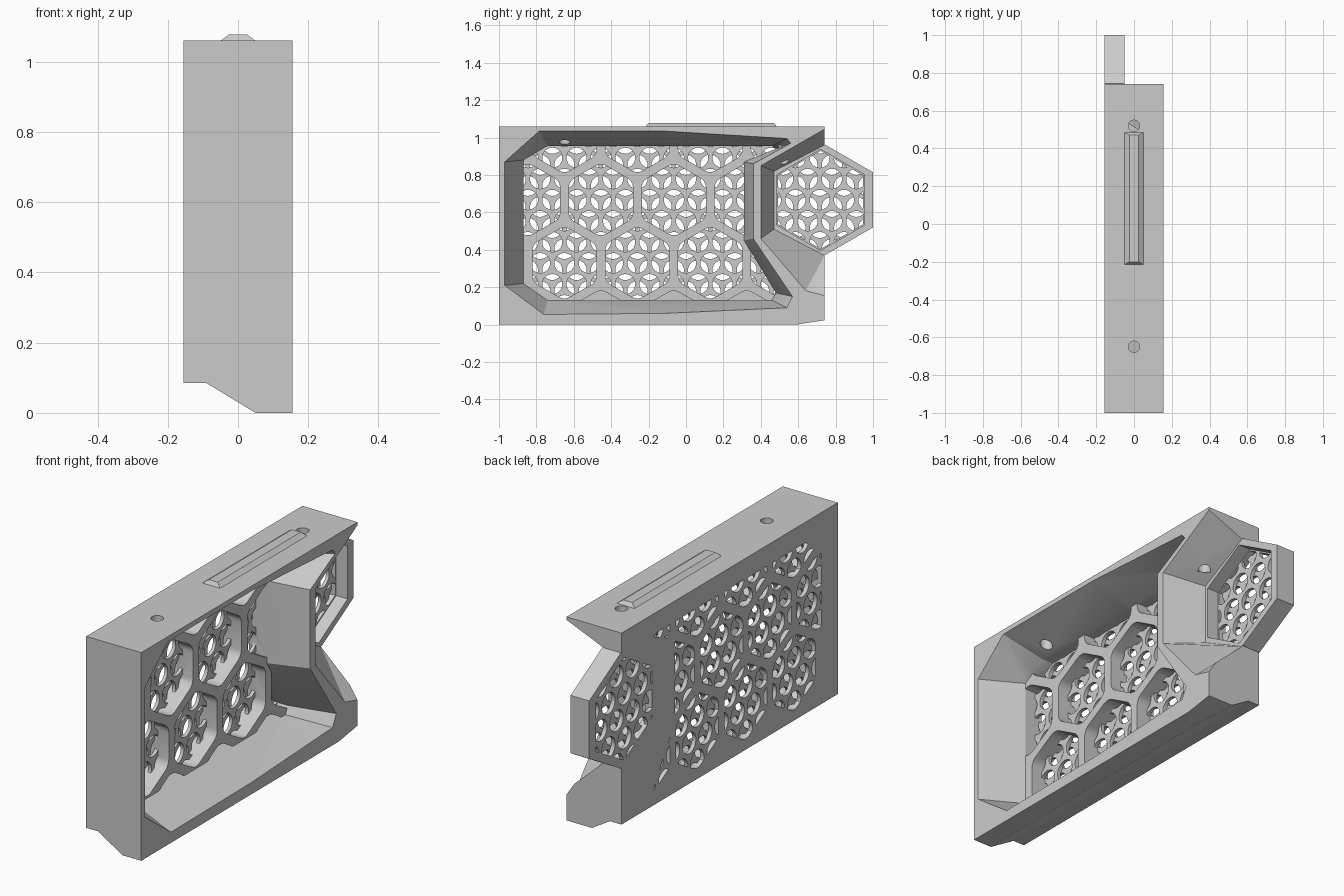
import bpy, bmesh
from math import sin, cos, pi, sqrt, radians

cube = bpy.data.objects.get("Cube")
if cube:
    bpy.data.objects.remove(cube, do_unlink=True)

grey = bpy.data.materials.new("plain grey")
grey.use_nodes = True
grey.diffuse_color = (0.6, 0.6, 0.6, 1)
grey.node_tree.nodes["Principled BSDF"].inputs["Base Color"].default_value = (0.6, 0.6, 0.6, 1)

SIDE = 0.155          # half thickness of the housing
RIB_TOP = -0.055      # height of the honeycomb ribs
FLOOR = -0.115        # floor inside each honeycomb cell
MID = -0.135          # where the two perforated layers meet
CELL = 0.39           # honeycomb pitch
ROW = CELL * sqrt(3) / 2
PITCH = CELL / 3      # hole pitch
ORIGIN_Y, ORIGIN_Z = -0.455, 0.667


def loft(bm, start, end, rounding=0):
    """Closed solid between two matching loops of 3D points."""
    a = [bm.verts.new(p) for p in start]
    b = [bm.verts.new(p) for p in end]
    n = len(a)
    faces = [bm.faces.new(a), bm.faces.new(b[::-1])]
    for i in range(n):
        j = (i + 1) % n
        faces.append(bm.faces.new((a[i], b[i], b[j], a[j])))
    bmesh.ops.recalc_face_normals(bm, faces=faces)
    if rounding:
        edges = [bm.edges.get((a[i], b[i])) for i in range(n)]
        bmesh.ops.bevel(bm, geom=edges, offset=rounding, segments=3, profile=0.5, affect='EDGES')


def prism(bm, loop, x0, x1, end_loop=None, rounding=0):
    """Solid along x from (y, z) loops."""
    loft(bm, [(x0, y, z) for y, z in loop],
         [(x1, y, z) for y, z in (end_loop or loop)], rounding)


def ring(y, z, r, sides):
    return [(y + r * sin(2 * pi * i / sides), z + r * cos(2 * pi * i / sides)) for i in range(sides)]


def make(name, bm):
    bmesh.ops.triangulate(bm, faces=[f for f in bm.faces if len(f.verts) > 4 or name == "cavity"])
    mesh = bpy.data.meshes.new(name)
    bm.to_mesh(mesh)
    bm.free()
    mesh.materials.append(grey)
    obj = bpy.data.objects.new(name, mesh)
    bpy.context.scene.collection.objects.link(obj)
    return obj


def make_prism(name, *args):
    bm = bmesh.new()
    prism(bm, *args)
    return make(name, bm)


def combine(target, tool, operation='DIFFERENCE'):
    mod = target.modifiers.new("cut", 'BOOLEAN')
    mod.operation = operation
    mod.solver = 'MANIFOLD'
    mod.object = tool
    bpy.context.view_layer.objects.active = target
    bpy.ops.object.modifier_apply(modifier=mod.name)
    bpy.data.objects.remove(tool, do_unlink=True)


# Cavity outlines: at the rib tops and at the open side
inner = [(-0.87, 0.22), (-0.74, 0.13), (-0.115, 0.13), (0.46, 0.13), (0.48, 0.17), (0.31, 0.45),
         (0.31, 0.87), (0.48, 0.94), (0.46, 0.955), (-0.115, 0.955), (-0.74, 0.955), (-0.87, 0.88)]
rim = [(-0.97, 0.21), (-0.76, 0.054), (-0.115, 0.06), (0.54, 0.09), (0.57, 0.15), (0.36, 0.46),
       (0.36, 0.86), (0.56, 0.97), (0.54, 0.995), (-0.115, 1.035), (-0.785, 1.035), (-0.97, 0.87)]


def honeycomb(x0, x1, rows):
    """Honeycomb cells trimmed to the cavity."""
    bm = bmesh.new()
    for k in rows:
        for n in range(-2, 4):
            y = ORIGIN_Y + CELL * (n + 0.5 * (k % 2))
            prism(bm, ring(y, ORIGIN_Z + ROW * k, 0.198, 6), x0, x1, None, 0.03)
    cells = make("cells", bm)
    combine(cells, make_prism("trim", inner, x0 - 0.01, x1 + 0.01), 'INTERSECT')
    return cells


def tab_cell(x0, x1, r=0.27):
    return make_prism("tab_cell", ring(0.72, ORIGIN_Z, r, 6), x0, x1)


def holes(x0, x1, shift):
    """Round hole cutters on a triangular grid."""
    bm = bmesh.new()
    for j in range(-5, 4):
        for i in range(-4, 12):
            y = ORIGIN_Y + PITCH * (i + 0.5 * (j % 2))
            z = ORIGIN_Z + PITCH * sqrt(3) / 2 * j + shift
            prism(bm, ring(y, z, 0.054, 18), x0, x1)
    return make("holes", bm)


# Housing with the sloped underside
section = [(-SIDE, 0.085), (-0.09, 0.085), (0.05, 0), (SIDE, 0), (SIDE, 1.06), (-SIDE, 1.06)]
bm = bmesh.new()
loft(bm, [(x, -1, z) for x, z in section], [(x, 0.74, z) for x, z in section])
housing = make("housing", bm)
combine(housing, make_prism("tail_wedge", [(0.59, 0), (0.75, 0.025), (0.75, -0.1), (0.59, -0.1)], -0.3, 0.3))

# Flared pocket at the back and the hexagonal tab standing out of it
pocket_floor = [(0.47, 0.51), (0.47, 0.82), (0.74, 0.96), (1.1, 0.96), (1.1, 0.37), (0.74, 0.37)]
pocket_rim = [(0.40, 0.46), (0.40, 0.85), (0.74, 1.045), (1.1, 1.045), (1.1, 0.06), (0.64, 0.18)]
combine(housing, make_prism("tab", ring(0.745, ORIGIN_Z, 0.2945, 6), -SIDE, -0.05), 'UNION')
combine(housing, make_prism("pocket", pocket_floor, -0.05, SIDE + 0.001, pocket_rim))
combine(housing, tab_cell(FLOOR, -0.03))

# Main cavity and honeycomb ribs
combine(housing, make_prism("cavity", inner, RIB_TOP, SIDE + 0.001, rim))
combine(housing, honeycomb(FLOOR, RIB_TOP + 0.005, range(-2, 2)))

# Two offset perforated layers
for x0, x1, shift in ((MID, FLOOR + 0.01, 0), (-0.17, MID + 0.002, PITCH / sqrt(3))):
    region = honeycomb(-0.2, 0, range(-1, 2))
    combine(region, tab_cell(-0.2, 0, 0.262), 'UNION')
    cutter = holes(x0, x1, shift)
    combine(cutter, region, 'INTERSECT')
    combine(housing, cutter)

# Screw holes through the top
for y in (-0.65, 0.52):
    bm = bmesh.new()
    circle = ring(0, y, 0.03, 24)
    loft(bm, [(a, b, 0.86) for a, b in circle], [(a, b, 1.1) for a, b in circle])
    combine(housing, make("screw_hole", bm))

# Rail on the top
bm = bmesh.new()
loft(bm, [(x, y, 1.06) for x, y in ((-0.05, -0.215), (0.05, -0.215), (0.05, 0.485), (-0.05, 0.485))],
     [(x, y, 1.078) for x, y in ((-0.025, -0.2), (0.025, -0.2), (0.025, 0.47), (-0.025, 0.47))])
make("top_rail", bm)

# Smooth the hole walls only
bpy.ops.object.select_all(action='DESELECT')
housing.select_set(True)
bpy.context.view_layer.objects.active = housing
bpy.ops.object.shade_smooth_by_angle(angle=radians(25))
